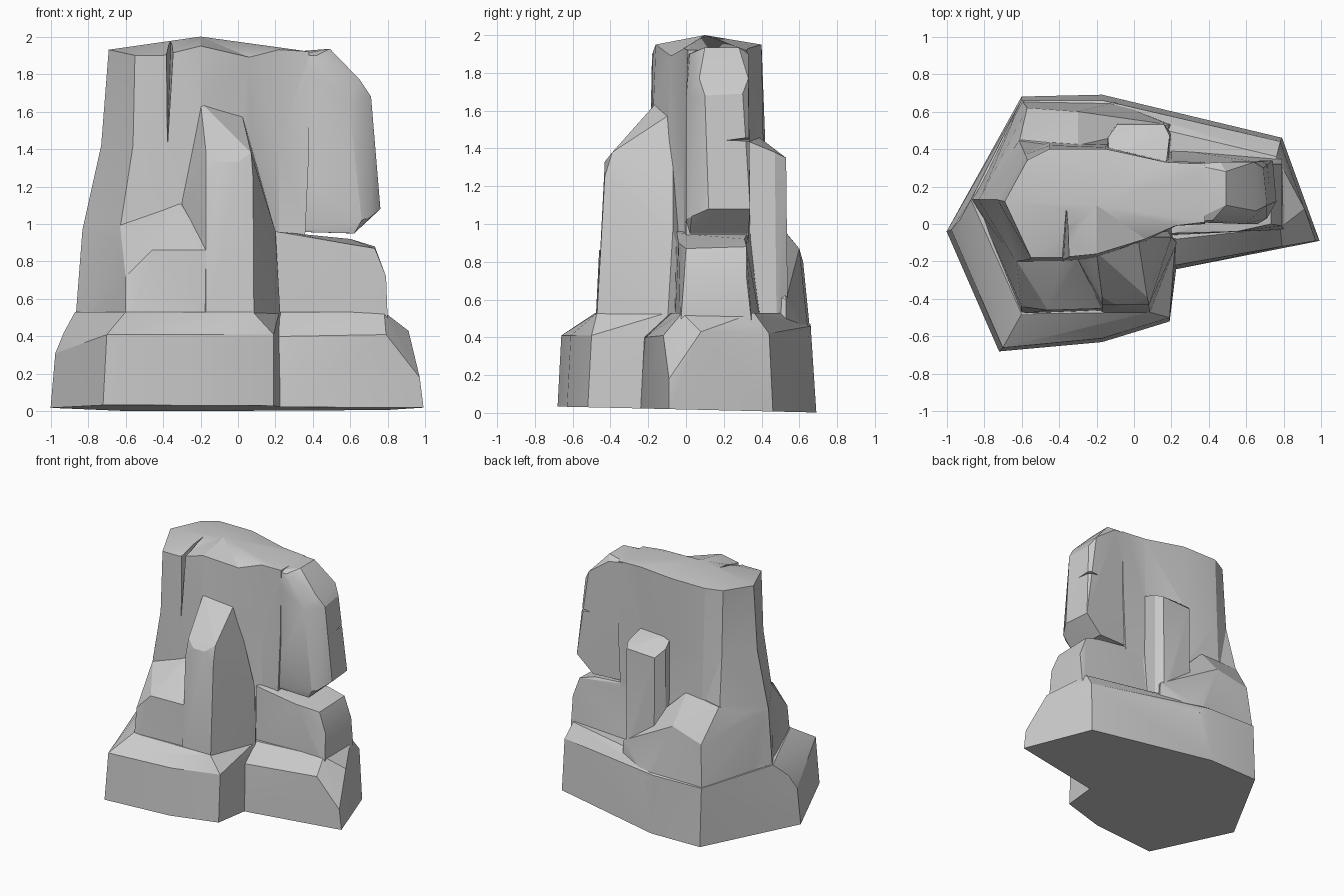
import bpy, bmesh, math

if "Cube" in bpy.data.objects:
    bpy.data.objects.remove(bpy.data.objects["Cube"])


def finish(name, bm):
    bmesh.ops.recalc_face_normals(bm, faces=bm.faces[:])
    mesh = bpy.data.meshes.new(name)
    bm.to_mesh(mesh)
    bm.free()
    obj = bpy.data.objects.new(name, mesh)
    bpy.context.collection.objects.link(obj)
    return obj


def hull(name, pts):
    """Chunk of rock: convex hull with coplanar triangles merged."""
    bm = bmesh.new()
    for p in pts:
        bm.verts.new(p)
    res = bmesh.ops.convex_hull(bm, input=bm.verts[:])
    junk = {g for g in res["geom_interior"] + res["geom_unused"]
            if isinstance(g, bmesh.types.BMVert)}
    bmesh.ops.delete(bm, geom=list(junk), context='VERTS')
    bmesh.ops.dissolve_limit(bm, angle_limit=math.radians(3),
                             verts=bm.verts[:], edges=bm.edges[:])
    bmesh.ops.triangulate(bm, faces=bm.faces[:])
    return finish(name, bm)


def loft(name, rings, tip):
    """Stacked outlines closed by a flat bottom and a raised tip."""
    bm = bmesh.new()
    loops = [[bm.verts.new(p) for p in r] for r in rings]
    n = len(loops[0])
    for a, b in zip(loops, loops[1:]):
        for i in range(n):
            j = (i + 1) % n
            bm.faces.new((a[i], a[j], b[j], b[i]))
    bm.faces.new(loops[0][::-1])
    t = bm.verts.new(tip)
    for i in range(n):
        bm.faces.new((loops[-1][i], loops[-1][(i + 1) % n], t))
    bmesh.ops.triangulate(bm, faces=bm.faces[:])
    return finish(name, bm)


def ground(pts):
    """Footprint points on the slightly tilted underside."""
    return [(x, y, 0.018 - 0.023 * y) for x, y in pts]


def at(z, pts):
    return [(x, y, z) for x, y in pts]


# Stepped plinth, front block
base_front = hull("base_front", ground([
    (-1, -.04), (-.72, -.68), (-.17, -.63), (.19, -.52), (.23, -.2), (-.6, .68)])
    + [(-.975, -.03, .31), (-.93, .02, .42)]
    + at(.41, [(-.7, -.66), (-.17, -.61), (.19, -.5), (.22, -.2)])
    + at(.53, [(-.87, .13), (-.6, -.48), (-.15, -.46), (.08, -.47), (.22, -.1), (-.6, .5)]))

# Stepped plinth, back and right block
base_back = hull("base_back", ground([
    (-1, -.04), (-.6, .68), (-.17, .69), (.28, .55), (.79, .46),
    (.99, -.09), (.37, -.2), (.23, -.24)])
    + [(.97, -.09, .18), (.79, -.12, .41), (.91, .08, .43), (.78, .44, .42),
       (.32, -.19, .4), (.22, -.22, .4), (.28, .53, .43), (-.17, .66, .46), (-.6, .66, .47)]
    + at(.53, [(.23, -.08), (.78, -.02), (.76, .36), (.17, .5), (-.87, .13)]))

# Tall main slab
top_z = [1.93, 1.9, 1.9, 1.95, 1.89, 1.93, 1.92, 1.92, 1.93, 1.95, 1.95, 1.94]
top_xy = [(-.69, .12), (-.55, -.18), (-.4, -.18), (-.2, -.16), (.06, -.08), (.22, -.01),
          (.38, .01), (.38, .32), (.17, .33), (-.15, .4), (-.45, .4), (-.57, .34)]
slab = loft("main_slab", [
    at(.45, [(-.87, .13), (-.62, -.25), (-.4, -.25), (-.2, -.25), (.05, -.12), (.22, -.05),
             (.32, 0), (.32, .35), (.17, .4), (-.15, .48), (-.45, .58), (-.6, .62)]),
    at(.97, [(-.83, .13), (-.63, -.2), (-.4, -.2), (-.2, -.19), (.06, -.09), (.22, -.01),
             (.36, 0), (.36, .33), (.17, .34), (-.15, .42), (-.45, .44), (-.62, .46)]),
    at(1.42, [(-.73, .13), (-.56, -.19), (-.4, -.19), (-.2, -.18), (.06, -.09), (.22, -.01),
              (.38, 0), (.38, .33), (.17, .335), (-.15, .41), (-.45, .42), (-.58, .37)]),
    [(x, y, z) for (x, y), z in zip(top_xy, top_z)]], (-.2, .1, 2.0))

# Overhanging head on the right
head = hull("overhang", [
    (.25, .02, .96), (.62, .02, .95), (.25, .31, .96), (.6, .33, .95),
    (.66, 0, 1.02), (.71, .03, 1.04), (.76, .12, 1.08), (.74, .34, 1.08),
    (.71, .1, 1.68), (.69, .3, 1.69), (.59, 0, 1.66), (.65, .07, 1.77), (.64, .33, 1.77),
    (.3, .01, 1.9), (.42, .02, 1.9), (.49, .1, 1.935), (.49, .28, 1.935),
    (.3, .32, 1.92), (.46, .33, 1.9)])

# Block beneath the overhang
block = hull("lower_block", at(.45, [(.2, -.06), (.8, -.03), (.79, .35), (.2, .4)]) + [
    (.79, -.01, .72), (.79, .32, .72), (.73, .0, .87), (.73, .32, .88), (.55, -.04, .9),
    (.2, -.05, .96), (.3, -.03, .95), (.6, .31, .92), (.2, .33, .96)])

# Front pillar with sloped cap
pillar = hull("front_pillar", at(.45, [(-.31, -.1), (-.17, -.475), (.085, -.475), (.23, -.1), (.1, .1)]) + [
    (-.31, -.17, 1.1), (-.2, -.15, 1.65), (.02, -.07, 1.59), (.2, -.07, .96),
    (-.17, -.43, 1.25), (-.17, -.39, 1.38), (-.1, -.43, 1.33), (0, -.43, 1.33),
    (.07, -.39, 1.38), (.08, -.43, 1.25)])

# Left shoulder beside the pillar
shoulder = hull("left_shoulder", at(.45, [(-.6, -.48), (-.1, -.46), (-.84, .1), (-.2, 0)]) + [
    (-.6, -.44, .72), (-.46, -.46, .86), (-.15, -.45, .86), (-.63, -.19, 1.0),
    (-.31, -.19, 1.11), (-.2, -.1, 1.1), (-.5, 0, 1.0)])

# Back pillar
back_pillar = hull("back_pillar", at(.4, [(-.15, .3), (-.14, .47), (-.09, .54), (.16, .54), (.2, .48), (.18, .25)]) + [
    (-.13, .36, 1.48), (.17, .3, 1.45), (-.14, .46, 1.4), (-.09, .53, 1.34),
    (.16, .53, 1.35), (.19, .47, 1.38)])

# Sloping buttress at the back left
buttress = hull("back_buttress", at(.4, [(-.6, .66), (-.1, .65), (.2, .53), (.1, .3), (-.86, .13)]) + [
    (-.57, .62, .8), (-.3, .6, .87), (-.14, .55, .62), (.19, .53, .6), (.1, .3, .68),
    (-.61, .45, 1.05), (-.3, .42, 1.08), (-.82, .14, .97)])

# Cutters for the two cracks
top_crack = hull("top_crack", [(-.39, -.25, 2.1), (-.33, -.25, 2.1), (-.36, .12, 2.1), (-.38, -.25, 1.3),
                               (-.36, .06, 1.9)])
side_crack = hull("side_crack", [(.8, .12, 1.44), (.85, .42, 1.49), (.85, .42, 1.42), (.55, .42, 1.45)])

# Fuse everything into one rock
rock = slab
for part, op in [(base_back, 'UNION'), (base_front, 'UNION'), (buttress, 'UNION'),
                 (block, 'UNION'), (head, 'UNION'), (shoulder, 'UNION'), (pillar, 'UNION'),
                 (back_pillar, 'UNION'), (top_crack, 'DIFFERENCE'), (side_crack, 'DIFFERENCE')]:
    mod = rock.modifiers.new(part.name, 'BOOLEAN')
    mod.operation, mod.object, mod.solver = op, part, 'EXACT'
deps = bpy.context.evaluated_depsgraph_get()
rock.data = bpy.data.meshes.new_from_object(rock.evaluated_get(deps))
rock.modifiers.clear()
for obj in list(bpy.context.collection.objects):
    if obj is not rock and obj != rock:
        bpy.data.objects.remove(obj)
rock.name = "rock_formation"
bpy.context.view_layer.objects.active = rock
rock.select_set(True)
bpy.ops.object.shade_smooth_by_angle(angle=math.radians(22))
